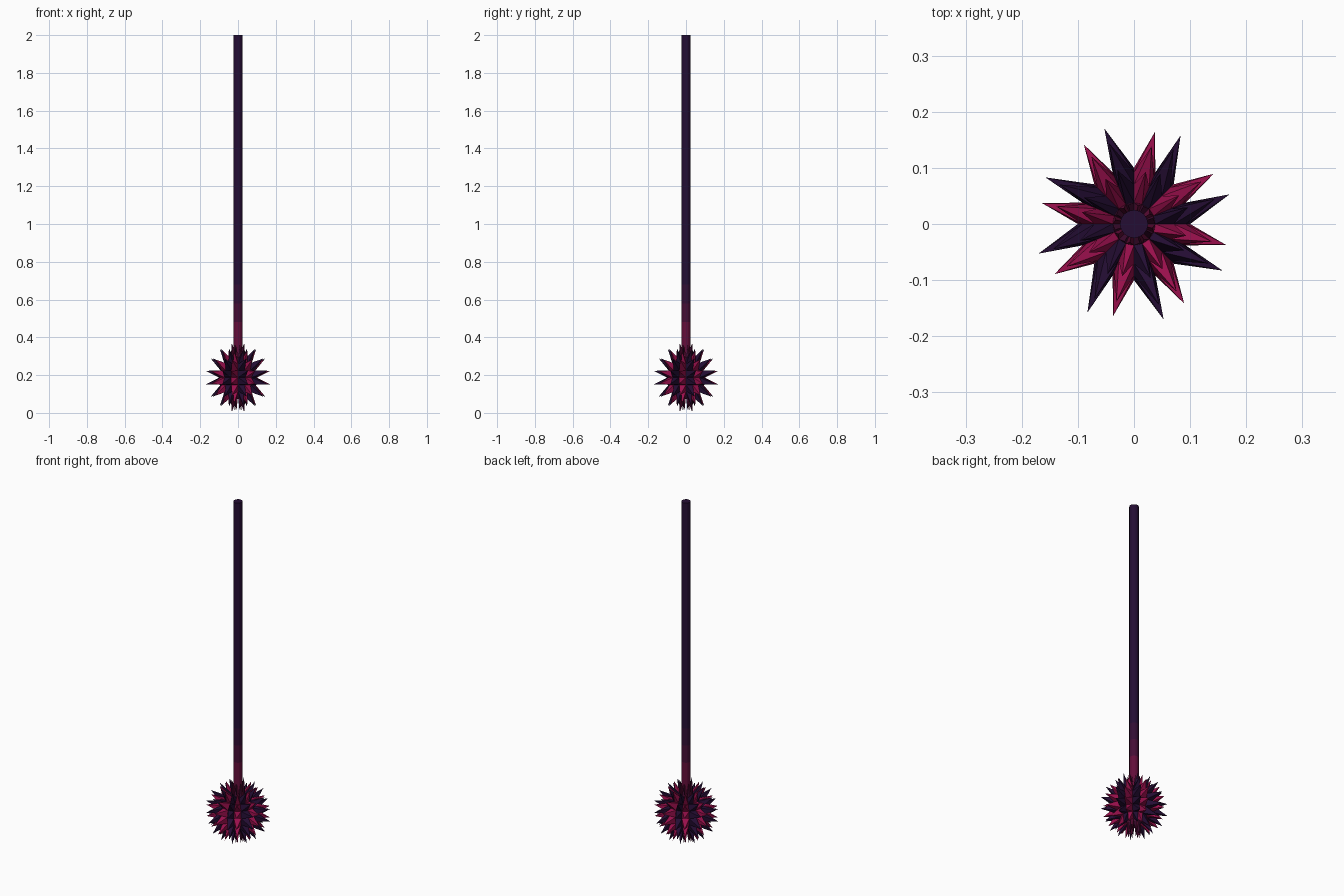
import bpy, bmesh, math
from mathutils import Vector

if "Cube" in bpy.data.objects:
    bpy.data.objects.remove(bpy.data.objects["Cube"])

COLS = {
    "dark_purple": (0.018, 0.004, 0.034),
    "plum": (0.032, 0.004, 0.034),
    "dark_maroon": (0.060, 0.004, 0.036),
    "maroon": (0.125, 0.004, 0.042),
    "crimson": (0.33, 0.005, 0.075),
}
MATS = []
for name, c in COLS.items():
    m = bpy.data.materials.new(name)
    m.diffuse_color = (*c, 1)
    m.use_nodes = True
    m.node_tree.nodes["Principled BSDF"].inputs["Base Color"].default_value = m.diffuse_color
    MATS.append(m)
PURPLE, PLUM, DMAROON, MAROON, CRIMSON = range(5)


def finish(name, bm):
    bmesh.ops.recalc_face_normals(bm, faces=bm.faces)
    me = bpy.data.meshes.new(name)
    bm.to_mesh(me)
    bm.free()
    for m in MATS:
        me.materials.append(m)
    ob = bpy.data.objects.new(name, me)
    bpy.context.collection.objects.link(ob)
    return ob


# shaft: stacked rings, coloured by height
def shaft(r=0.025, n=16):
    bm = bmesh.new()
    levels = [0.19, 0.48, 0.58, 0.68, 2.0]
    tones = [MAROON, DMAROON, PLUM, PURPLE]
    rings = [[bm.verts.new((r * math.cos(math.tau * i / n), r * math.sin(math.tau * i / n), z))
              for i in range(n)] for z in levels]
    for k, tone in enumerate(tones):
        for i in range(n):
            j = (i + 1) % n
            f = bm.faces.new((rings[k][i], rings[k][j], rings[k + 1][j], rings[k + 1][i]))
            f.material_index = tone
    bm.faces.new(rings[0][::-1]).material_index = MAROON
    bm.faces.new(rings[-1]).material_index = PURPLE
    finish("shaft", bm)


# spiked ball: every face of a 16 x 8 sphere drawn out to a point
def spiked_ball(zc=0.187, base=0.1, seg=16, rows=8):
    def pt(r, lat, lon):
        return Vector((r * math.cos(lat) * math.cos(lon),
                       r * math.cos(lat) * math.sin(lon), zc + r * math.sin(lat)))

    bm = bmesh.new()
    step = math.pi / rows
    bottom = bm.verts.new(pt(base, -math.pi / 2, 0))
    top = bm.verts.new(pt(base, math.pi / 2, 0))
    grid = [[bottom] * seg]
    for k in range(1, rows):
        grid.append([bm.verts.new(pt(base, -math.pi / 2 + k * step, math.tau * i / seg))
                     for i in range(seg)])
    grid.append([top] * seg)
    for k in range(rows):
        lat = -math.pi / 2 + (k + 0.5) * step
        for i in range(seg):
            j = (i + 1) % seg
            dark = i % 2 == 0
            # alternate columns lean and reach differently
            lean = math.radians(6 if dark else -1.5)
            tip = bm.verts.new(pt(0.182 if dark else 0.171, lat,
                                  math.tau * (i + 0.5) / seg + lean))
            loop = []
            for v in (grid[k][i], grid[k][j], grid[k + 1][j], grid[k + 1][i]):
                if v not in loop:
                    loop.append(v)
            polar = k in (0, rows - 1)
            tone = (DMAROON if polar else PURPLE) if dark else (MAROON if polar else CRIMSON)
            for a in range(len(loop)):
                f = bm.faces.new((loop[a], loop[(a + 1) % len(loop)], tip))
                f.material_index = tone
    finish("spiked_ball", bm)


shaft()
spiked_ball()
